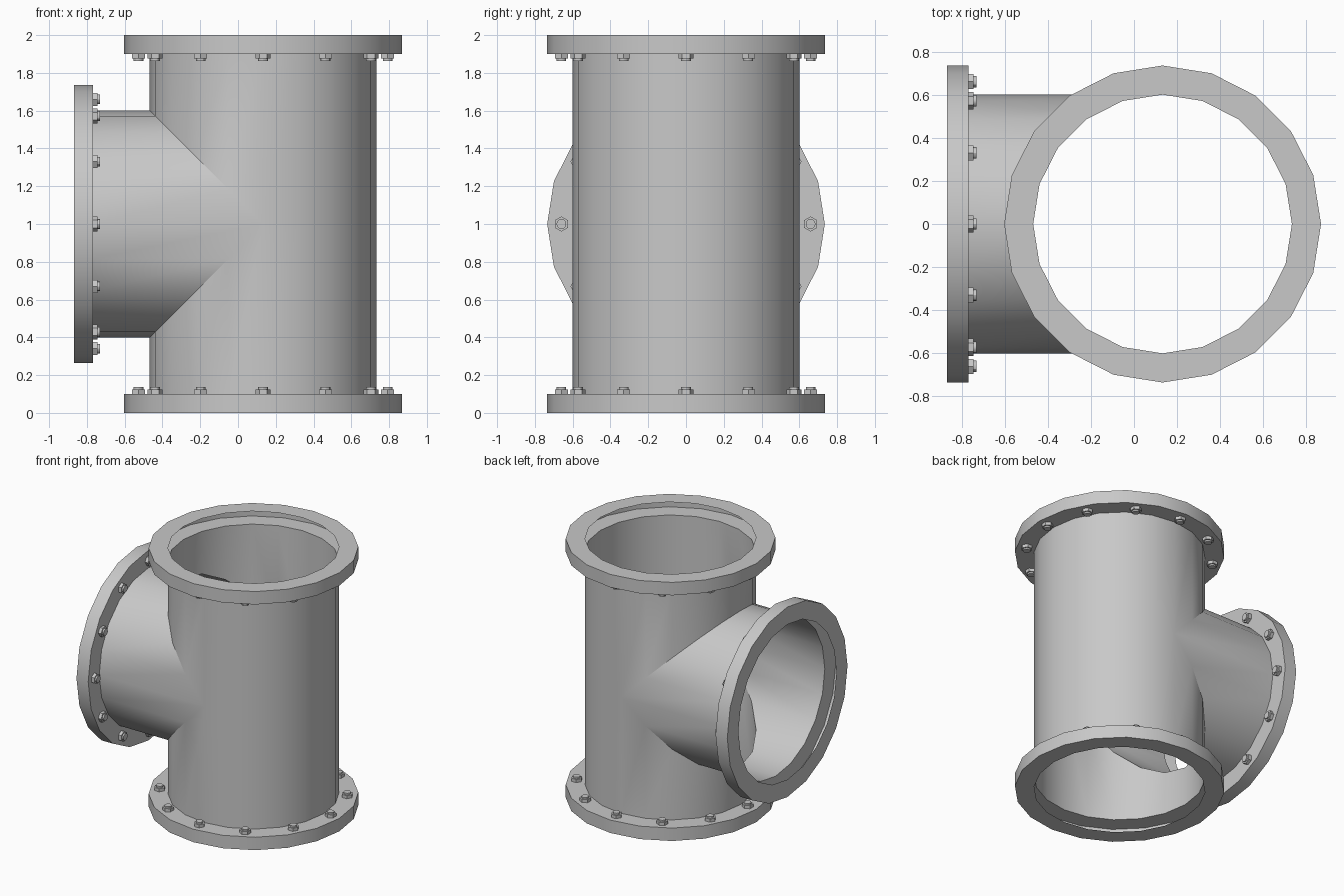
import bpy
import bmesh
from math import cos, sin, pi, radians
from mathutils import Matrix, Vector

cube = bpy.data.objects.get("Cube")
if cube:
    bpy.data.objects.remove(cube, do_unlink=True)

SIDES, BOLTS = 20, 12
PIPE_R, RIM_R, BOLT_R = 0.6, 0.735, 0.66
THICK, HEIGHT, MID = 0.1, 2.0, 1.0
AXIS_X = 0.1325
END_X = -0.8675

steel = bpy.data.materials.new("grey_steel")
steel.use_nodes = True
grey = (0.58, 0.58, 0.58, 1)
steel.diffuse_color = grey
steel.node_tree.nodes["Principled BSDF"].inputs["Base Color"].default_value = grey


def finish(name, bm, matrix=Matrix()):
    """Turn a bmesh into a placed object, smooth except at sharp edges."""
    mesh = bpy.data.meshes.new(name)
    bm.to_mesh(mesh)
    bm.free()
    mesh.materials.append(steel)
    obj = bpy.data.objects.new(name, mesh)
    bpy.context.collection.objects.link(obj)
    obj.matrix_world = matrix
    bpy.ops.object.select_all(action='DESELECT')
    obj.select_set(True)
    bpy.context.view_layer.objects.active = obj
    bpy.ops.object.shade_smooth_by_angle(angle=radians(30))


def strip(bm, start, end):
    """Skin two closed loops of points with a ring of quads."""
    a = [bm.verts.new(p) for p in start]
    b = [bm.verts.new(p) for p in end]
    for i in range(len(a)):
        j = (i + 1) % len(a)
        bm.faces.new((a[i], a[j], b[j], b[i]))


# Thin-walled tee: an upright pipe and a side branch meeting on a mitre
circle = [(PIPE_R * cos(2 * pi * i / SIDES), PIPE_R * sin(2 * pi * i / SIDES))
          for i in range(SIDES)]
bm = bmesh.new()


def upright(height):
    return [(AXIS_X + u, v, height(u)) for u, v in circle]


def branch(reach):
    return [(reach(u), v, MID + u) for u, v in circle]


strip(bm, upright(lambda u: THICK), upright(lambda u: MID - max(0, -u)))
strip(bm, upright(lambda u: MID + max(0, -u)), upright(lambda u: HEIGHT - THICK))
strip(bm, branch(lambda u: END_X + THICK), branch(lambda u: AXIS_X - abs(u)))
bmesh.ops.remove_doubles(bm, verts=bm.verts[:], dist=0.0005)
bmesh.ops.recalc_face_normals(bm, faces=bm.faces[:])
finish("tee_pipe", bm)


def make_flange(name, matrix):
    """Hollow collar; local z runs from the open end to the bolted face."""
    bm = bmesh.new()
    profile = [(PIPE_R, 0), (RIM_R, 0), (RIM_R, THICK), (PIPE_R, THICK)]
    rings = [[(r * cos(2 * pi * i / SIDES), r * sin(2 * pi * i / SIDES), z)
              for i in range(SIDES)] for r, z in profile]
    for lower, upper in zip(rings, rings[1:]):
        strip(bm, lower, upper)
    bmesh.ops.remove_doubles(bm, verts=bm.verts[:], dist=0.0005)
    finish(name + "_flange", bm, matrix)

    # Hex nuts with a short stud end showing
    bm = bmesh.new()
    for i in range(BOLTS):
        turn = Matrix.Rotation(2 * pi * i / BOLTS, 4, 'Z')
        for sides, radius, height in ((6, 0.04, 0.024), (12, 0.026, 0.036)):
            place = turn @ Matrix.Translation((BOLT_R, 0, THICK + height / 2))
            bmesh.ops.create_cone(bm, cap_ends=True, segments=sides, radius1=radius,
                                  radius2=radius, depth=height, matrix=place)
    finish(name + "_bolts", bm, matrix)


make_flange("bottom", Matrix.Translation((AXIS_X, 0, 0)))
make_flange("top", Matrix.Translation((AXIS_X, 0, HEIGHT)) @ Matrix.Rotation(pi, 4, 'X'))
make_flange("branch", Matrix.Translation((END_X, 0, MID)) @ Matrix.Rotation(pi / 2, 4, 'Y'))
